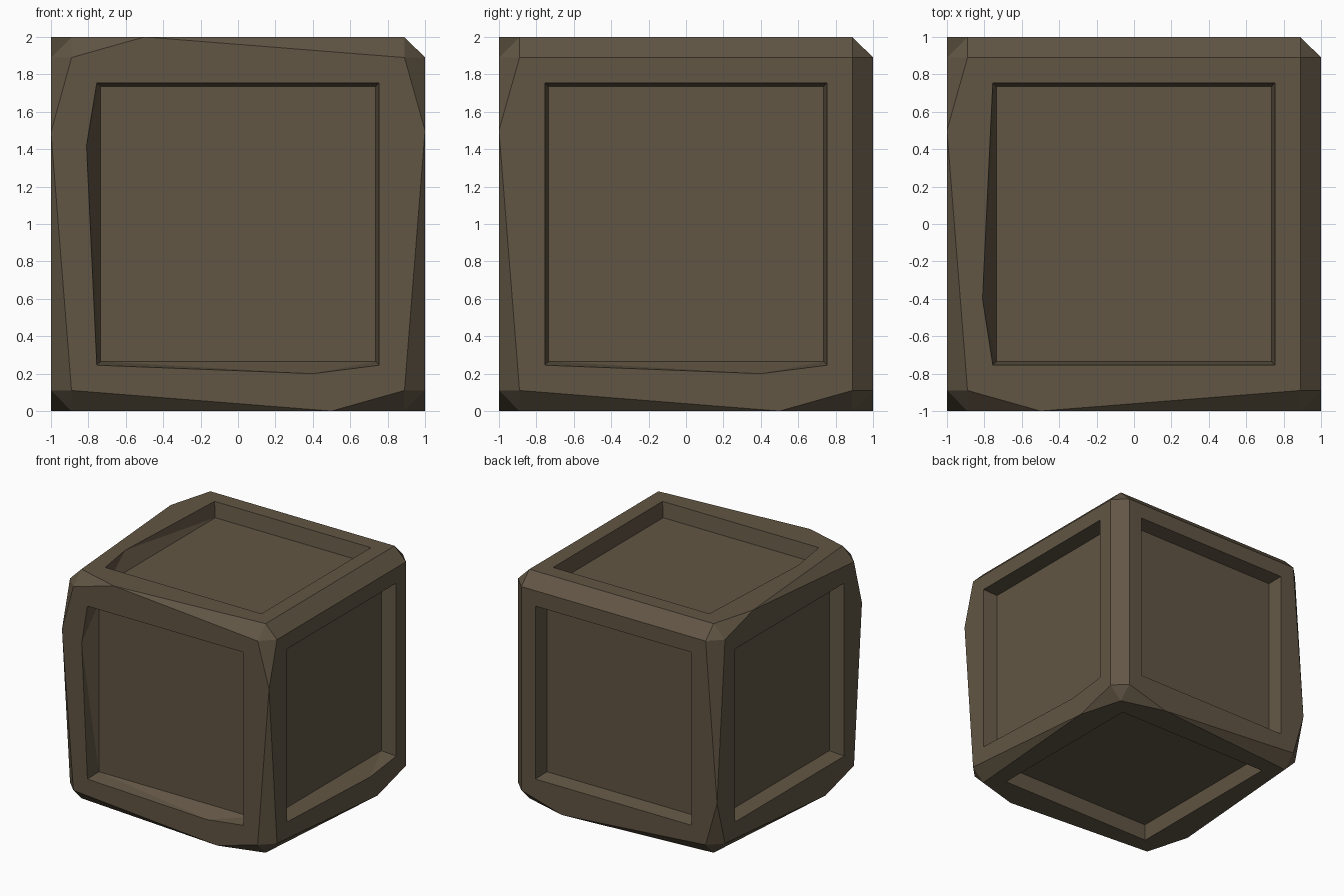
import bpy, bmesh
from itertools import product

if "Cube" in bpy.data.objects:
    bpy.data.objects.remove(bpy.data.objects["Cube"])

C = 0.89                 # chamfer start
OPEN, FLOOR, DEPTH = 0.755, 0.735, 0.13


def add_hull(bm, points):
    verts = [bm.verts.new(p) for p in points]
    res = bmesh.ops.convex_hull(bm, input=verts)
    loose = [v for v in verts if v.is_valid and not v.link_faces]
    bmesh.ops.delete(bm, geom=loose, context='VERTS')
    return res


def make_object(name, bm):
    bmesh.ops.dissolve_limit(bm, angle_limit=0.002, verts=bm.verts[:], edges=bm.edges[:])
    bmesh.ops.recalc_face_normals(bm, faces=bm.faces[:])
    mesh = bpy.data.meshes.new(name)
    bm.to_mesh(mesh)
    bm.free()
    ob = bpy.data.objects.new(name, mesh)
    bpy.context.collection.objects.link(ob)
    ob.location.z = 1
    return ob


# Worn block: cube with chamfered corners, edges bulging back to full size at one point
pts = []
for s in product((-1, 1), repeat=3):
    for axis in range(3):
        pts.append(tuple(s[i] * (1 if i == axis else C) for i in range(3)))
pts += [(-1, -1, .49), (1, -1, .5), (-1, 1, -.5),          # upright edges
        (-.5, -1, 1), (-1, .5, 1),                         # upper edges
        (.5, -1, -1), (1, .5, -1), (.5, 1, -1), (-1, -.5, -1)]  # lower edges
bm = bmesh.new()
add_hull(bm, pts)
crate = make_object("crate", bm)

# Recess cutters: tapered pocket per side, with chipped rims (u, v) on some sides
sides = [
    (lambda u, v, h: (u, -h, v), [(-.81, .42), (.4, -.8)]),   # front
    (lambda u, v, h: (u, h, v), []),                          # back
    (lambda u, v, h: (h, u, v), [(.4, -.8)]),                 # right
    (lambda u, v, h: (-h, u, v), []),                         # left
    (lambda u, v, h: (u, v, h), [(-.81, -.4)]),               # top
    (lambda u, v, h: (u, v, -h), []),                         # bottom
]
corners = [(-1, -1), (1, -1), (1, 1), (-1, 1)]
cut = bmesh.new()
for place, chips in sides:
    rim = [(a * OPEN, b * OPEN) for a, b in corners] + chips
    p = [place(a * FLOOR, b * FLOOR, 1 - DEPTH) for a, b in corners]
    p += [place(u, v, h) for u, v in rim for h in (1.0, 1.05)]
    add_hull(cut, p)
cutter = make_object("recess_cutter", cut)
cutter.hide_render = True

mod = crate.modifiers.new("recesses", 'BOOLEAN')
mod.operation = 'DIFFERENCE'
mod.solver = 'EXACT'
mod.object = cutter
bpy.context.view_layer.objects.active = crate
crate.select_set(True)
bpy.ops.object.modifier_apply(modifier=mod.name)
bpy.data.objects.remove(cutter, do_unlink=True)

# Dark brown wood
mat = bpy.data.materials.new("dark_wood")
mat.diffuse_color = (0.12, 0.092, 0.058, 1)
mat.use_nodes = True
mat.node_tree.nodes["Principled BSDF"].inputs["Base Color"].default_value = mat.diffuse_color
crate.data.materials.clear()
crate.data.materials.append(mat)
